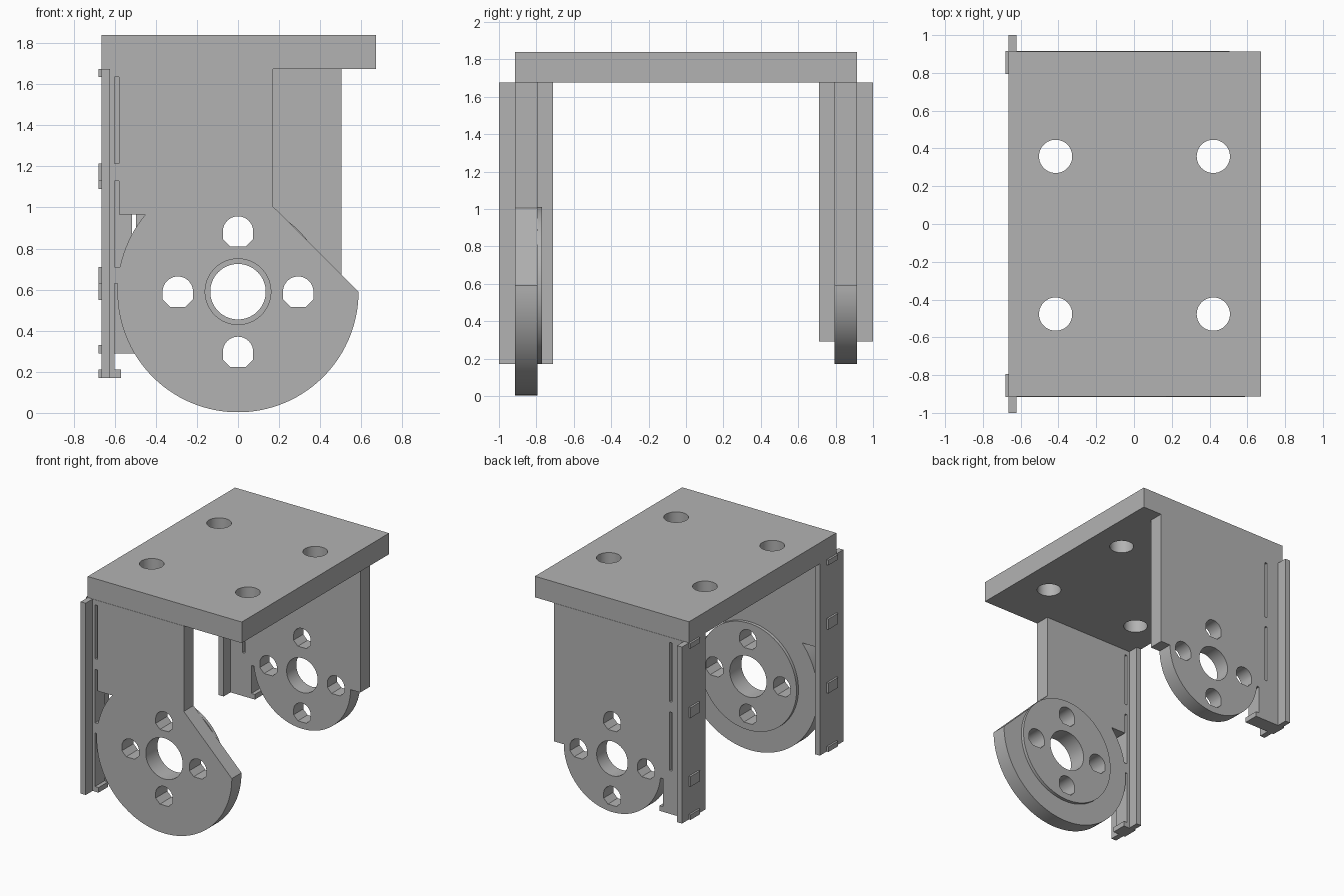
import bpy, bmesh, math
from mathutils import Vector

if "Cube" in bpy.data.objects:
    bpy.data.objects.remove(bpy.data.objects["Cube"], do_unlink=True)

grey = bpy.data.materials.new("plain grey")
grey.use_nodes = True
colour = (0.45, 0.45, 0.45, 1)
grey.diffuse_color = colour
grey.node_tree.nodes["Principled BSDF"].inputs["Base Color"].default_value = colour

AXLE = 0.59            # height of the pivot
INNER, OUTER = 0.795, 0.915   # leg thickness limits along y


def arc(cx, cy, r, start, end, steps=48):
    """Points along an arc, angles in degrees."""
    angles = [math.radians(start + (end - start) * i / steps) for i in range(steps + 1)]
    return [(cx + r * math.cos(a), cy + r * math.sin(a)) for a in angles]


def circle(cx, cy, r, steps=64):
    return arc(cx, cy, r, 0, 360, steps)[:-1]


def screw_hole(cx, cy, r=0.074):
    """Round above, half an octagon below."""
    h = r / 2
    return arc(cx, cy, r, 0, 180, 24) + [(cx - r, cy - h), (cx - h, cy - r),
                                         (cx + h, cy - r), (cx + r, cy - h)]


def hub_holes(bore):
    d = 0.293
    return [circle(0, AXLE, bore)] + [screw_hole(x, AXLE + z)
                                      for x, z in ((d, 0), (-d, 0), (0, d), (0, -d))]


def finish(obj):
    obj.data.materials.clear()
    obj.data.materials.append(grey)
    bpy.ops.object.select_all(action="DESELECT")
    obj.select_set(True)
    bpy.context.view_layer.objects.active = obj
    bpy.ops.object.shade_smooth_by_angle(angle=math.radians(30))


def slab(name, loops, low, high, upright=True):
    """Fill an outline with holes and extrude it from low to high."""
    curve = bpy.data.curves.new(name, "CURVE")
    curve.dimensions = "2D"
    curve.fill_mode = "BOTH"
    curve.extrude = (high - low) / 2
    for loop in loops:
        spline = curve.splines.new("POLY")
        spline.points.add(len(loop) - 1)
        for point, (u, v) in zip(spline.points, loop):
            point.co = (u, v, 0, 1)
        spline.use_cyclic_u = True
    obj = bpy.data.objects.new(name, curve)
    bpy.context.collection.objects.link(obj)
    middle = (low + high) / 2
    if upright:
        obj.rotation_euler.x = math.pi / 2
        obj.location.y = middle
    else:
        obj.location.z = middle
    bpy.ops.object.select_all(action="DESELECT")
    obj.select_set(True)
    bpy.context.view_layer.objects.active = obj
    bpy.ops.object.convert(target="MESH")
    obj = bpy.context.object
    bm = bmesh.new()
    bm.from_mesh(obj.data)
    bmesh.ops.remove_doubles(bm, verts=bm.verts, dist=0.0001)
    bmesh.ops.recalc_face_normals(bm, faces=bm.faces)
    bm.to_mesh(obj.data)
    bm.free()
    finish(obj)


def boxes(name, parts):
    """One object from boxes given as (x, y, z) ranges."""
    bm = bmesh.new()
    for part in parts:
        made = bmesh.ops.create_cube(bm, size=1)
        for v in made["verts"]:
            v.co = Vector([lo if c < 0 else hi for c, (lo, hi) in zip(v.co, part)])
    mesh = bpy.data.meshes.new(name)
    bm.to_mesh(mesh)
    bm.free()
    obj = bpy.data.objects.new(name, mesh)
    bpy.context.collection.objects.link(obj)
    finish(obj)


# Top plate with four mounting holes
plate = [(-0.665, -0.913), (0.672, -0.913), (0.672, 0.913), (-0.665, 0.913)]
mounts = [circle(x, y, 0.088) for x in (-0.415, 0.42) for y in (-0.477, 0.358)]
slab("top_plate", [plate] + mounts, 1.675, 1.84, upright=False)

# Front leg: broad disc with a cut-off shoulder
ledge = 180 - math.degrees(math.asin((0.965 - AXLE) / 0.587))
front = [(0.17, 1.675), (-0.58, 1.675), (-0.58, 0.965)]
front += arc(0, AXLE, 0.587, ledge, 360, 72) + [(0.17, 1.005)]
slab("front_leg", [front] + hub_holes(0.16), -OUTER, -INNER)

# Raised boss on the inner face of the front leg
slab("front_leg_boss", [circle(0, AXLE, 0.42, 80)] + hub_holes(0.16), -INNER, -0.77)

# Back leg: straight sides ending in a smaller disc
back = [(0.505, AXLE), (0.505, 1.675), (-0.497, 1.675), (-0.497, AXLE)]
back += arc(0, AXLE, 0.42, 180, 360)
slab("back_leg", [back] + hub_holes(0.135), INNER, OUTER)


def support(name, side, bottom, web, bridges):
    """Flanged strip beside a leg, joined to it by small bridges."""
    def across(a, b):
        return tuple(sorted((side * a, side * b)))
    thick = across(INNER, OUTER)
    parts = [((-0.665, -0.622), across(0.71, 1.0), (bottom, 1.675))]
    parts += [((-0.622, edge), thick, (lo, hi)) for edge, lo, hi in web]
    for reach, lo, hi in bridges:
        parts.append(((-0.68, reach), thick, (lo, hi)))
    boxes(name, parts)


support("front_support", -1, 0.17, [(-0.6, 0.17, 1.675)],
        [(-0.575, 1.635, 1.675), (-0.575, 1.13, 1.213),
         (-0.565, 0.63, 0.71), (-0.57, 0.17, 0.21)])
support("back_support", 1, 0.29, [(-0.517, 0.57, 1.675), (-0.44, 0.29, 0.57)],
        [(-0.49, 1.635, 1.675), (-0.49, 1.09, 1.17),
         (-0.415, 0.55, 0.63), (-0.41, 0.29, 0.33)])
